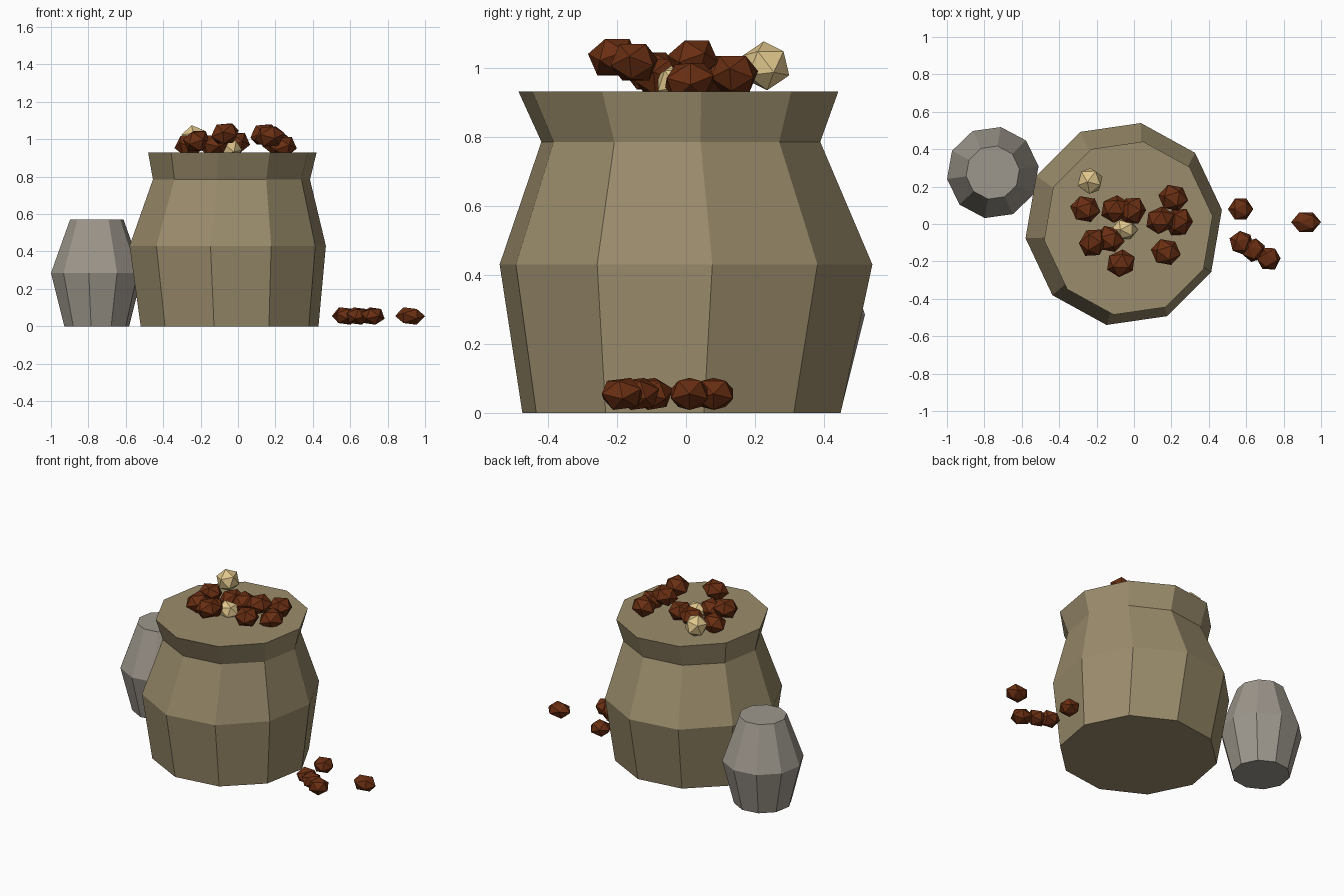
import bpy, bmesh, math
from mathutils import Matrix, Vector

cube = bpy.data.objects.get("Cube")
if cube:
    bpy.data.objects.remove(cube, do_unlink=True)


def material(name, rgb):
    m = bpy.data.materials.new(name)
    m.use_nodes = True
    m.diffuse_color = (*rgb, 1)
    m.node_tree.nodes["Principled BSDF"].inputs["Base Color"].default_value = (*rgb, 1)
    return m


burlap = material("burlap", (0.33, 0.265, 0.15))
stone = material("warm_grey", (0.34, 0.31, 0.265))
brown = material("dark_brown", (0.14, 0.027, 0.006))
cream = material("cream", (0.74, 0.56, 0.26))


def finish(name, bm, mat):
    bmesh.ops.recalc_face_normals(bm, faces=bm.faces)
    mesh = bpy.data.meshes.new(name)
    bm.to_mesh(mesh)
    bm.free()
    mesh.materials.append(mat)
    bpy.context.collection.objects.link(bpy.data.objects.new(name, mesh))


def lathe(name, rings, mat, sides=10, turn=math.radians(8)):
    """Closed faceted vessel from rings of (centre x, centre y, z, radius x, radius y)."""
    bm = bmesh.new()
    loops = []
    for cx, cy, z, rx, ry in rings:
        angles = [turn + math.tau * i / sides for i in range(sides)]
        loops.append([bm.verts.new((cx + rx * math.cos(a), cy + ry * math.sin(a), z))
                      for a in angles])
    for low, high in zip(loops, loops[1:]):
        for i in range(sides):
            j = (i + 1) % sides
            bm.faces.new((low[i], low[j], high[j], high[i]))
    bm.faces.new(loops[0])
    bm.faces.new(loops[-1])
    finish(name, bm, mat)


def nugget(name, centre, size, mat, spin, tilt=0):
    """Squashed twenty-sided lump with its points along its length."""
    bm = bmesh.new()
    bmesh.ops.create_icosphere(bm, subdivisions=1, radius=1)
    shape = (Matrix.Translation(Vector(centre))
             @ Matrix.Rotation(math.radians(spin), 4, 'Z')
             @ Matrix.Rotation(math.radians(tilt), 4, 'Y')
             @ Matrix.Diagonal((*size, 1))
             @ Matrix.Rotation(math.pi / 2, 4, 'Y'))
    bmesh.ops.transform(bm, matrix=shape, verts=bm.verts)
    finish(name, bm, mat)


# Large sack with flared mouth
lathe("sack", [(-0.045, -0.013, 0, 0.48, 0.468),
               (-0.055, 0, 0.43, 0.53, 0.548),
               (-0.035, -0.015, 0.785, 0.424, 0.41),
               (-0.03, -0.022, 0.93, 0.455, 0.47)], burlap)

# Small jar behind the sack
lathe("jar", [(-0.755, 0.275, z, r, r)
              for z, r in ((0, 0.175), (0.285, 0.247), (0.572, 0.144))], stone)

# Dark lumps heaped on the sack
heap = [(-0.26, 0.08, 0.97), (-0.10, 0.08, 0.97), (-0.01, 0.07, 0.98),
        (0.21, 0.14, 0.98), (0.14, 0.02, 1.025), (0.24, 0.01, 0.96),
        (0.17, -0.15, 1.015), (-0.07, -0.21, 1.03), (-0.22, -0.10, 0.99),
        (-0.13, -0.08, 0.97)]
for i, c in enumerate(heap):
    nugget(f"heap_lump_{i + 1}", c, (0.083, 0.074, 0.064), brown, -10 + 35 * (i % 3), -12)

# Pale lumps in the heap
nugget("pale_lump_back", (-0.235, 0.23, 1.005), (0.073, 0.075, 0.072), cream, 20, 15)
nugget("pale_lump_middle", (-0.05, -0.03, 0.955), (0.073, 0.06, 0.06), cream, 0, 10)

# Lumps spilled on the ground
spill = [(0.57, 0.08), (0.575, -0.10), (0.64, -0.14), (0.72, -0.185)]
for i, (x, y) in enumerate(spill):
    nugget(f"spilled_lump_{i + 1}", (x, y, 0.055), (0.068, 0.066, 0.052), brown, -20 * i)
nugget("spilled_lump_far", (0.92, 0.01, 0.055), (0.08, 0.062, 0.052), brown, 0)
